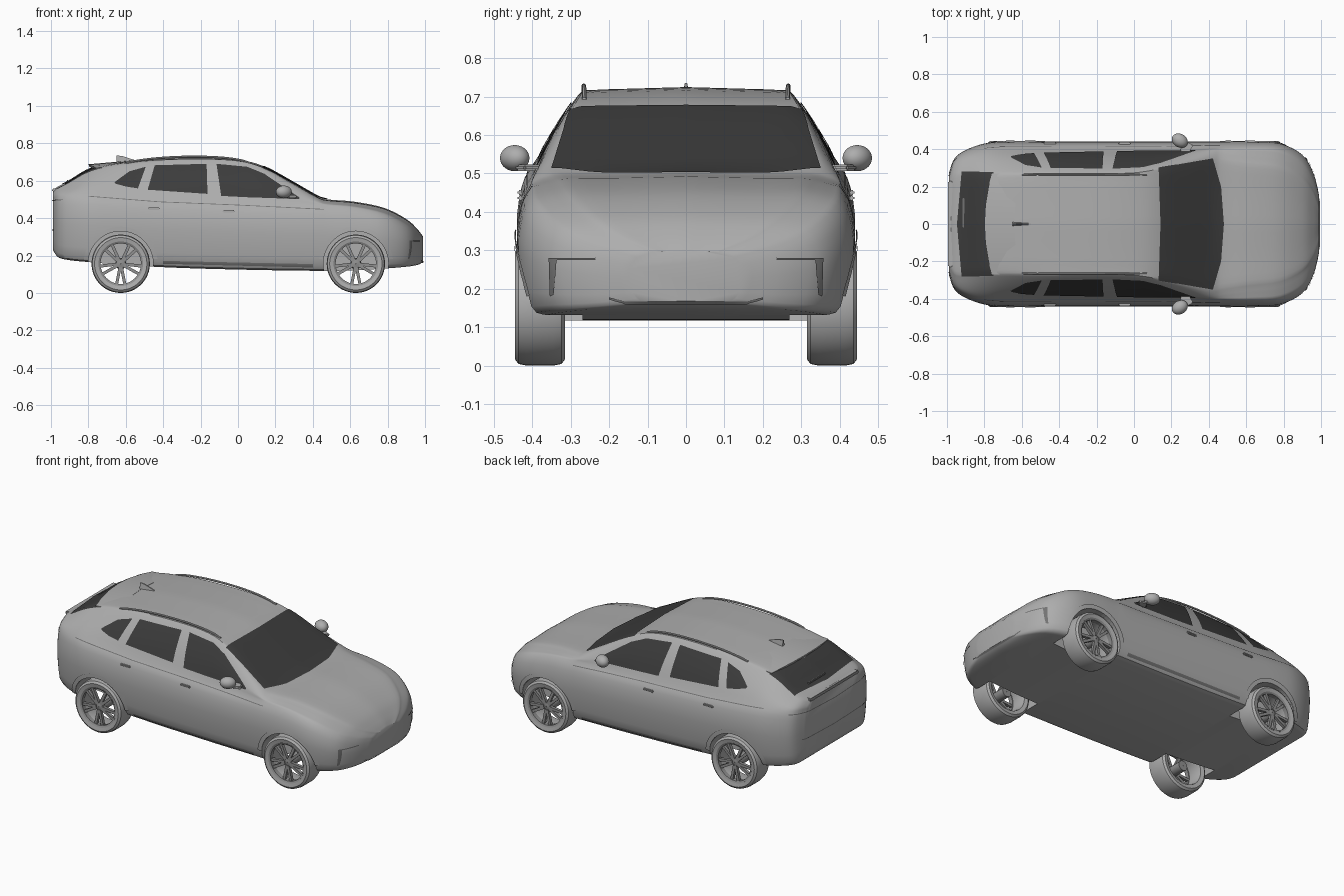
import bpy, bmesh, math
from mathutils import Vector, Matrix
from mathutils.bvhtree import BVHTree

if "Cube" in bpy.data.objects:
    bpy.data.objects.remove(bpy.data.objects["Cube"])


def material(name, value):
    m = bpy.data.materials.new(name)
    m.use_nodes = True
    colour = (value, value, value, 1)
    m.diffuse_color = colour
    m.node_tree.nodes["Principled BSDF"].inputs["Base Color"].default_value = colour
    return m


PAINT = material("body grey", 0.42)
GLASS = material("dark glass", 0.045)
TRIM = material("trim grey", 0.17)
RIM = material("rim grey", 0.28)


def finish(bm, name, mat, angle=35):
    mesh = bpy.data.meshes.new(name)
    bm.to_mesh(mesh)
    bm.free()
    mesh.materials.append(mat)
    obj = bpy.data.objects.new(name, mesh)
    bpy.context.collection.objects.link(obj)
    bpy.ops.object.select_all(action="DESELECT")
    obj.select_set(True)
    bpy.context.view_layer.objects.active = obj
    bpy.ops.object.shade_smooth_by_angle(angle=math.radians(angle))
    return obj


def grid(rows, wrap_row=False, wrap_col=False, caps=False):
    """Skin a list of equally long point rows."""
    bm = bmesh.new()
    vs = [[bm.verts.new(p) for p in row] for row in rows]
    r, c = len(vs), len(vs[0])
    for i in range(r if wrap_row else r - 1):
        for j in range(c if wrap_col else c - 1):
            k, l = (i + 1) % r, (j + 1) % c
            bm.faces.new((vs[i][j], vs[i][l], vs[k][l], vs[k][j]))
    if caps:
        bm.faces.new(vs[0])
        bm.faces.new(vs[-1])
    bmesh.ops.recalc_face_normals(bm, faces=bm.faces)
    return bm


def spline(pts, n):
    """Smooth curve passing through every point."""
    out = []
    for i in range(len(pts) - 1):
        p, q = pts[i], pts[i + 1]
        a = (q - pts[max(i - 1, 0)]) / 2
        b = (pts[min(i + 2, len(pts) - 1)] - p) / 2
        for k in range(n):
            t = k / n
            out.append(p + a * t + (3 * (q - p) - 2 * a - b) * t**2
                       + (2 * (p - q) + a + b) * t**3)
    return out + [pts[-1]]


# Body stations: x, floor z, top z, half width, belt z, belt half width, roof edge half width, roof edge z
STATIONS = [
    (-.99, .23, .55, .27, .5, .25, .22, .535),
    (-.96, .19, .57, .35, .51, .33, .28, .55),
    (-.9, .175, .6, .395, .52, .37, .29, .58),
    (-.8, .165, .66, .43, .525, .395, .285, .635),
    (-.68, .155, .695, .44, .52, .4, .28, .67),
    (-.45, .14, .717, .44, .505, .4, .28, .698),
    (-.2, .13, .725, .44, .495, .4, .28, .705),
    (0, .125, .712, .44, .485, .4, .285, .695),
    (.13, .122, .68, .44, .48, .4, .305, .66),
    (.28, .12, .6, .44, .475, .4, .34, .58),
    (.42, .118, .52, .44, .47, .405, .37, .505),
    (.48, .117, .5, .44, .465, .405, .36, .487),
    (.62, .12, .488, .44, .455, .405, .34, .475),
    (.78, .13, .455, .43, .42, .395, .32, .443),
    (.9, .14, .395, .37, .36, .335, .26, .382),
    (.96, .15, .34, .27, .31, .24, .18, .33),
    (.99, .165, .3, .15, .28, .13, .09, .295),
]


def section(x, zb, zt, w, zs, ws, wr, zr):
    h = zs - zb
    half = [(w - .06, zb), (w - .02, zb + .08 * h), (w, zb + .55 * h),
            (w - .3 * (w - ws), zb + .85 * h), (ws, zs),
            ((ws + wr) / 2 + .01, (zs + zr) / 2), (wr, zr),
            (wr * .88, zr + .6 * (zt - zr)), (wr * .5, zt - .004), (0, zt)]
    return [Vector((x, 0, zb))] + spline([Vector((x, y, z)) for y, z in half], 3)


columns = [spline(list(c), 4) for c in zip(*[section(*s) for s in STATIONS])]
rings = []
for ring in zip(*columns):
    rings.append(list(ring) + [Vector((p.x, -p.y, p.z)) for p in ring[-2:0:-1]])
shell = grid(rings, wrap_col=True, caps=True)
TREE = BVHTree.FromBMesh(shell)
body = finish(shell, "body", PAINT)

# Wheel wells
AXLES = {"rear": -.627, "front": .63}
for axle_x in AXLES.values():
    for side in (1, -1):
        bpy.ops.mesh.primitive_cylinder_add(vertices=48, radius=.174, depth=.3,
                                            location=(axle_x, side * .42, .156), rotation=(math.pi / 2, 0, 0))
        cutter = bpy.context.object
        cutter.hide_render = True
        cut = body.modifiers.new("wheel well", "BOOLEAN")
        cut.operation, cut.solver, cut.object = "DIFFERENCE", "EXACT", cutter
        bpy.context.view_layer.objects.active = body
        bpy.ops.object.modifier_apply(modifier=cut.name)
        bpy.data.objects.remove(cutter)


def probe(axis, side, u, v, lift=.004):
    """Point on the body skin met when looking along an axis."""
    start = {"x": (2 * side, u, v), "y": (u, 2 * side, v), "z": (u, v, 2)}[axis]
    aim = {"x": (-side, 0, 0), "y": (0, -side, 0), "z": (0, 0, -1)}[axis]
    loc, normal = TREE.ray_cast(Vector(start), Vector(aim))[:2]
    if loc is None:
        start = {"x": (side, u, v), "y": (u, side * .44, v), "z": (u, v, .6)}[axis]
        loc, normal = TREE.find_nearest(Vector(start))[:2]
    if normal.dot(Vector(aim)) > 0:
        normal = -normal
    return loc + normal * lift


def resample(pts, n):
    out = []
    for k in range(n + 1):
        t = k / n * (len(pts) - 1)
        i = min(int(t), len(pts) - 2)
        out.append(Vector(pts[i]).lerp(Vector(pts[i + 1]), t - i))
    return out


def panel(name, top, bottom, axis, side, mat, n=24, m=8, lift=.004):
    """Thin plate lying on the body skin between two outlines."""
    a, b = resample(top, n), resample(bottom, n)
    rows = [[probe(axis, side, *p.lerp(q, k / m), lift) for p, q in zip(a, b)] for k in range(m + 1)]
    bm = grid(rows)
    bm.normal_update()
    out = {"x": Vector((side, 0, 0)), "y": Vector((0, side, 0)), "z": Vector((0, 0, 1))}[axis]
    if sum(f.normal.dot(out) for f in bm.faces) < 0:
        bmesh.ops.reverse_faces(bm, faces=bm.faces)
    return finish(bm, name, mat)


def strip(name, line, width, axis, side, mat):
    panel(name, line, [(u, v - width) for u, v in line], axis, side, mat, m=1)


def box(name, loc, size, mat, turn=0):
    bm = bmesh.new()
    bmesh.ops.create_cube(bm, size=1)
    bmesh.ops.scale(bm, vec=size, verts=bm.verts)
    bmesh.ops.bevel(bm, geom=bm.edges, offset=min(size) * .3, segments=2, affect="EDGES")
    bmesh.ops.transform(bm, matrix=Matrix.Translation(loc) @ Matrix.Rotation(turn, 4, "Z"), verts=bm.verts)
    return finish(bm, name, mat)


# Windscreen and rear window
panel("windscreen", [(.13, -.3), (.14, 0), (.13, .3)],
      [(.42, -.35), (.465, -.2), (.48, 0), (.465, .2), (.42, .35)], "z", 1, GLASS)
panel("rear_window", [(-.75, -.275), (-.79, 0), (-.75, .275)],
      [(-.92, -.28), (-.945, 0), (-.92, .28)], "z", 1, GLASS)

# Parts repeated on both sides
for side, tag in ((1, "left"), (-1, "right")):
    panel(tag + "_front_window", [(-.115, .688), (.05, .672), (.14, .635), (.33, .507)],
          [(-.09, .517), (.05, .51), (.2, .505), (.325, .5)], "y", side, GLASS)
    panel(tag + "_rear_window", [(-.445, .68), (-.168, .688)], [(-.483, .55), (-.163, .528)], "y", side, GLASS)
    panel(tag + "_quarter_window", [(-.66, .59), (-.58, .648), (-.493, .672)],
          [(-.655, .582), (-.6, .567), (-.535, .557)], "y", side, GLASS)
    strip(tag + "_belt_line", [(-.8, .517), (-.42, .487), (0, .47), (.46, .447)], .004, "y", side, TRIM)
    panel(tag + "_sill", [(-.4, .172), (.4, .155)], [(-.4, .158), (.4, .138)], "y", side, TRIM, m=2)
    for x, z in ((-.45, .45), (-.05, .435)):
        box(tag + "_door_handle", probe("y", side, x, z), (.065, .014, .013), PAINT)
    # Bumper intake surround
    strip(tag + "_intake_top", [(side * .235, .28), (side * .355, .28)], .006, "x", 1, TRIM)
    panel(tag + "_intake_edge", [(side * .335, .274), (side * .355, .28)],
          [(side * .342, .185), (side * .352, .18)], "x", 1, TRIM, n=4)
    # Roof rail
    rail = [probe("z", 1, -.6 + .67 * k / 16, side * .265, .012 * math.sin(math.pi * k / 16) ** .5)
            for k in range(17)]
    rows = [[p + Vector((0, .006 * math.cos(a), .006 * math.sin(a)))
             for a in [j * math.tau / 8 for j in range(8)]] for p in rail]
    finish(grid(rows, wrap_col=True, caps=True), tag + "_roof_rail", PAINT)
    # Door mirror
    bm = bmesh.new()
    bmesh.ops.create_uvsphere(bm, u_segments=24, v_segments=14, radius=1)
    shape = Matrix.Translation((.245, side * .446, .54)) @ Matrix.Rotation(-side * .55, 4, "Z")
    bmesh.ops.transform(bm, matrix=shape @ Matrix.Diagonal((.045, .036, .034, 1)), verts=bm.verts)
    finish(bm, tag + "_mirror", PAINT, 60)
    box(tag + "_mirror_arm", (.28, side * .407, .515), (.05, .06, .016), PAINT, -side * .5)

# Bumper details and tail trim
strip("lower_lip_line", [(-.2, .178), (-.16, .168), (.16, .168), (.2, .178)], .006, "x", 1, TRIM)
strip("tail_upper_line", [(-.36, .5), (0, .485), (.36, .5)], .005, "x", -1, TRIM)
strip("tail_lower_line", [(-.3, .34), (0, .33), (.3, .34)], .005, "x", -1, TRIM)
box("tail_lip", (-.97, 0, .548), (.05, .46, .02), PAINT)
box("rear_wiper", probe("z", 1, -.91, .06), (.012, .16, .012), TRIM)

# Spoiler and roof fin
rows = []
for y in (-.27, -.2, -.1, 0, .1, .2, .27):
    s = (abs(y) / .27) ** 2
    rows.append([(x + .04 * s, y, z - .02 * s) for x, z in
                 ((-.64, .702), (-.8, .688), (-.795, .675), (-.64, .66))])
finish(grid(rows, wrap_col=True, caps=True), "spoiler", PAINT)
fin = [[(x, y * w, z) for x, z, w in ((-.55, .71, .3), (-.62, .732, .4), (-.65, .735, .3), (-.65, .7, 1))]
       for y in (-.01, .01)]
finish(grid(fin, wrap_col=True, caps=True), "roof_fin", PAINT)


def lathe(name, profile, centre, mat, n=48):
    rows = [[centre + Vector((r * math.cos(a), y, r * math.sin(a))) for r, y in profile]
            for a in [k * math.tau / n for k in range(n)]]
    return finish(grid(rows, wrap_row=True, wrap_col=True), name, mat)


# Wheels and arches
side_wall = [(.112, .04), (.117, .06), (.14, .065), (.152, .056), (.156, .035)]
tyre = side_wall + [(r, -y) for r, y in reversed(side_wall)]
for axle, axle_x in AXLES.items():
    for side, tag in ((1, "left"), (-1, "right")):
        name = f"{axle}_{tag}_"
        centre = Vector((axle_x, side * .38, .156))
        lathe(name + "tyre", tyre, centre, PAINT)
        lathe(name + "rim", [(r, side * y) for r, y in
                             ((.108, .056), (.119, .061), (.119, .03), (.108, .03))], centre, RIM)
        lathe(name + "hub", [(r, side * y) for r, y in
                             ((.002, .05), (.024, .046), (.03, .03), (.03, -.05), (.002, -.05))], centre, RIM, 20)
        bm = bmesh.new()
        for k in range(10):
            angle = (k // 2) * math.tau / 5 + (.2 if k % 2 else -.2) + math.pi / 2
            made = bmesh.ops.create_cube(bm, size=1)["verts"]
            place = (Matrix.Translation(centre + Vector((0, side * .042, 0))) @ Matrix.Rotation(angle, 4, "Y")
                     @ Matrix.Translation((.066, 0, 0)) @ Matrix.Diagonal((.094, .018, .016, 1)))
            bmesh.ops.transform(bm, matrix=place, verts=made)
        finish(bm, name + "spokes", RIM)
        arcs = [[(axle_x + r * math.cos(a), .156 + r * math.sin(a))
                 for a in [math.radians(8 + 164 * k / 24) for k in range(25)]] for r in (.198, .174)]
        panel(name + "arch", *arcs, "y", side, PAINT, m=2, lift=.006)
